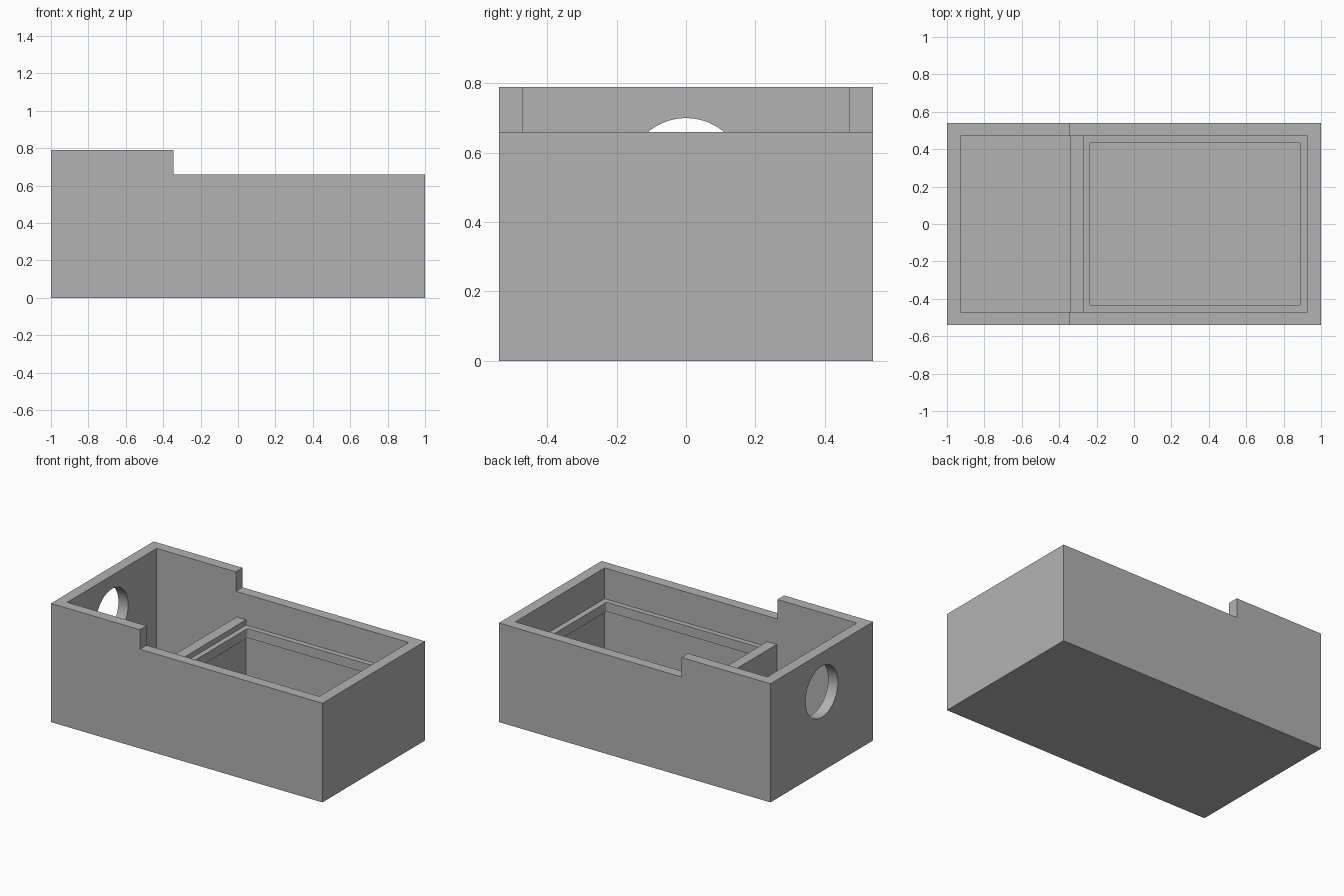
import bpy
import bmesh
from math import radians
from mathutils import Matrix

cube = bpy.data.objects.get("Cube")
if cube:
    bpy.data.objects.remove(cube, do_unlink=True)

grey = bpy.data.materials.new("mid grey")
grey.use_nodes = True
grey.diffuse_color = (0.448, 0.448, 0.448, 1)
grey.node_tree.nodes["Principled BSDF"].inputs["Base Color"].default_value = grey.diffuse_color


def make_object(name, bm):
    bmesh.ops.recalc_face_normals(bm, faces=bm.faces)
    mesh = bpy.data.meshes.new(name)
    bm.to_mesh(mesh)
    bm.free()
    mesh.materials.append(grey)
    obj = bpy.data.objects.new(name, mesh)
    bpy.context.collection.objects.link(obj)
    return obj


def box(name, x, y, z, corner=0):
    """Box from (min, max) ranges, with optional rounded upright edges."""
    bm = bmesh.new()
    bmesh.ops.create_cube(bm, size=1)
    for v in bm.verts:
        v.co = [r[0] if c < 0 else r[1] for c, r in zip(v.co, (x, y, z))]
    if corner:
        upright = [e for e in bm.edges if abs(e.verts[0].co.z - e.verts[1].co.z) > 0.001]
        bmesh.ops.bevel(bm, geom=upright, offset=corner, segments=4, profile=0.5, affect='EDGES')
    return make_object(name, bm)


def cut(target, cutter):
    cutter.hide_render = True
    mod = target.modifiers.new("cut", 'BOOLEAN')
    mod.operation = 'DIFFERENCE'
    mod.solver = 'EXACT'
    mod.object = cutter
    bpy.ops.object.select_all(action='DESELECT')
    bpy.context.view_layer.objects.active = target
    target.select_set(True)
    bpy.ops.object.modifier_apply(modifier=mod.name)
    bpy.data.objects.remove(cutter, do_unlink=True)


half_y, inner_x, inner_y = 0.54, 0.928, 0.47
step_x, low_z, high_z, floor_z = -0.345, 0.66, 0.79, 0.07

# Outer case: stepped side profile extruded across the width
bm = bmesh.new()
profile = [(-1, 0), (1, 0), (1, low_z), (step_x, low_z), (step_x, high_z), (-1, high_z)]
face = bm.faces.new([bm.verts.new((x, -half_y, z)) for x, z in profile])
side = bmesh.ops.extrude_face_region(bm, geom=[face])["geom"]
bmesh.ops.translate(bm, vec=(0, 2 * half_y, 0),
                    verts=[g for g in side if isinstance(g, bmesh.types.BMVert)])
case = make_object("case", bm)

# Hollow interior
cut(case, box("cavity", (-inner_x, inner_x), (-inner_y, inner_y), (floor_z, 1)))

# Round port through the tall end wall
bm = bmesh.new()
bmesh.ops.create_cone(bm, cap_ends=True, segments=64, radius1=0.17, radius2=0.17, depth=0.3,
                      matrix=Matrix.Translation((-1, 0, 0.53)) @ Matrix.Rotation(radians(90), 4, 'Y'))
cut(case, make_object("port", bm))

# Cross wall between the two compartments
divider = box("divider", (-0.34, -0.27), (-inner_y - 0.01, inner_y + 0.01), (floor_z - 0.01, 0.49))

# Thin support lip around the large compartment
lip = box("support_lip", (-0.28, inner_x + 0.01), (-inner_y - 0.01, inner_y + 0.01), (0.393, 0.455))
cut(lip, box("lip_opening", (-0.235, 0.89), (-0.435, 0.435), (0.2, 0.6), corner=0.01))

bpy.ops.object.select_all(action='DESELECT')
for obj in (case, divider, lip):
    obj.select_set(True)
bpy.context.view_layer.objects.active = case
bpy.ops.object.shade_smooth_by_angle(angle=radians(30))
